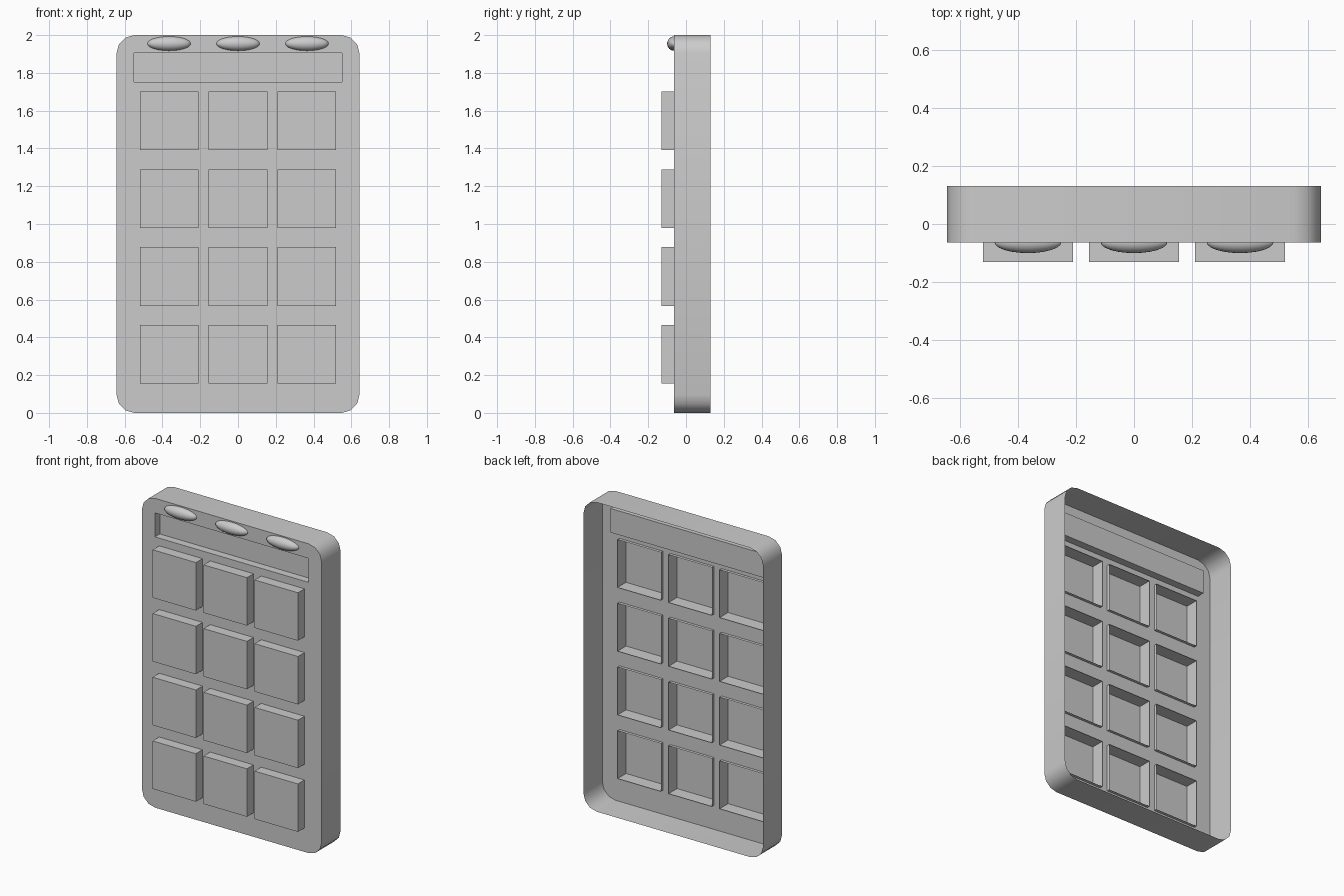
import bpy, bmesh, math
from mathutils import Matrix, Vector

if "Cube" in bpy.data.objects:
    bpy.data.objects.remove(bpy.data.objects["Cube"])

PLATE, BACK, KEY_FRONT = -0.063, 0.13, -0.13
XS = (-0.365, 0.0, 0.365)
ZS = [0.31 + 0.412 * i for i in range(4)]
KEY = 0.31


def finish(bm, name, smooth=False):
    me = bpy.data.meshes.new(name)
    bm.to_mesh(me)
    bm.free()
    ob = bpy.data.objects.new(name, me)
    bpy.context.collection.objects.link(ob)
    if smooth:
        bpy.ops.object.select_all(action='DESELECT')
        ob.select_set(True)
        bpy.context.view_layer.objects.active = ob
        bpy.ops.object.shade_smooth_by_angle(angle=math.radians(50))
    return ob


def loop(bm, pts):
    vs = [bm.verts.new((x, PLATE, z)) for x, z in pts]
    return [bm.edges.new((vs[i], vs[i - 1])) for i in range(len(vs))]


def rect(cx, cz, w, h):
    return [(cx + sx * w / 2, cz + sz * h / 2)
            for sx, sz in ((-1, -1), (1, -1), (1, 1), (-1, 1))]


def rounded(w, h, r, seg):
    pts = []
    for i, (sx, sz) in enumerate(((1, 1), (-1, 1), (-1, -1), (1, -1))):
        for k in range(seg + 1):
            a = math.pi / 2 * (i + k / seg)
            pts.append((sx * (w / 2 - r) + r * math.cos(a),
                        1 + sz * (h / 2 - r) + r * math.sin(a)))
    return pts


def open_box(name, cx, cz, w, h, y0, y1, open_side):
    """Five-sided box; open_side is -1 (front) or 1 (back)."""
    bm = bmesh.new()
    m = Matrix.Translation((cx, (y0 + y1) / 2, cz)) @ Matrix.Diagonal((w, y1 - y0, h, 1))
    bmesh.ops.create_cube(bm, size=1, matrix=m)
    bm.normal_update()
    gone = [f for f in bm.faces if f.normal.y * open_side > 0.9]
    bmesh.ops.delete(bm, geom=gone, context='FACES')
    if open_side < 0:
        bmesh.ops.reverse_faces(bm, faces=bm.faces[:])
    return finish(bm, name)


# Case: thin front plate with openings, and a side wall open at the back
bm = bmesh.new()
outer = loop(bm, rounded(1.286, 2.0, 0.095, 3))
edges = list(outer)
for x in XS:
    for z in ZS:
        edges += loop(bm, rect(x, z, KEY, KEY))
edges += loop(bm, rect(0, 1.828, 1.1, 0.155))
bmesh.ops.triangle_fill(bm, use_beauty=True, edges=edges, normal=(0, -1, 0))
bm.normal_update()
for f in bm.faces:
    if f.normal.y > 0:
        f.normal_flip()
ext = bmesh.ops.extrude_edge_only(bm, edges=outer)['geom']
bmesh.ops.translate(bm, vec=(0, BACK - PLATE, 0),
                    verts=[g for g in ext if isinstance(g, bmesh.types.BMVert)])
bm.normal_update()
for f in bm.faces:
    c = f.calc_center_median() - Vector((0, 0, 1))
    if abs(f.normal.y) < 0.5 and f.normal.x * c.x + f.normal.z * c.z < 0:
        f.normal_flip()
finish(bm, "case", True)

# Hollow keys pushed through the plate
for r, z in enumerate(ZS):
    for c, x in enumerate(XS):
        open_box(f"key_{r}_{c}", x, z, KEY, KEY, KEY_FRONT, PLATE + 0.02, 1)

# Recessed display window
open_box("display_recess", 0, 1.828, 1.1, 0.155, PLATE, PLATE + 0.05, -1)

# Oval half-dome buttons along the top
for i, x in enumerate(XS):
    bm = bmesh.new()
    m = Matrix.Translation((x, PLATE, 1.955)) @ Matrix.Diagonal((0.115, 0.037, 0.038, 1))
    bmesh.ops.create_uvsphere(bm, u_segments=24, v_segments=12, radius=1, matrix=m)
    bmesh.ops.bisect_plane(bm, geom=bm.verts[:] + bm.edges[:] + bm.faces[:],
                           plane_co=(0, PLATE, 0), plane_no=(0, 1, 0), clear_outer=True)
    finish(bm, f"oval_button_{i}", True)
